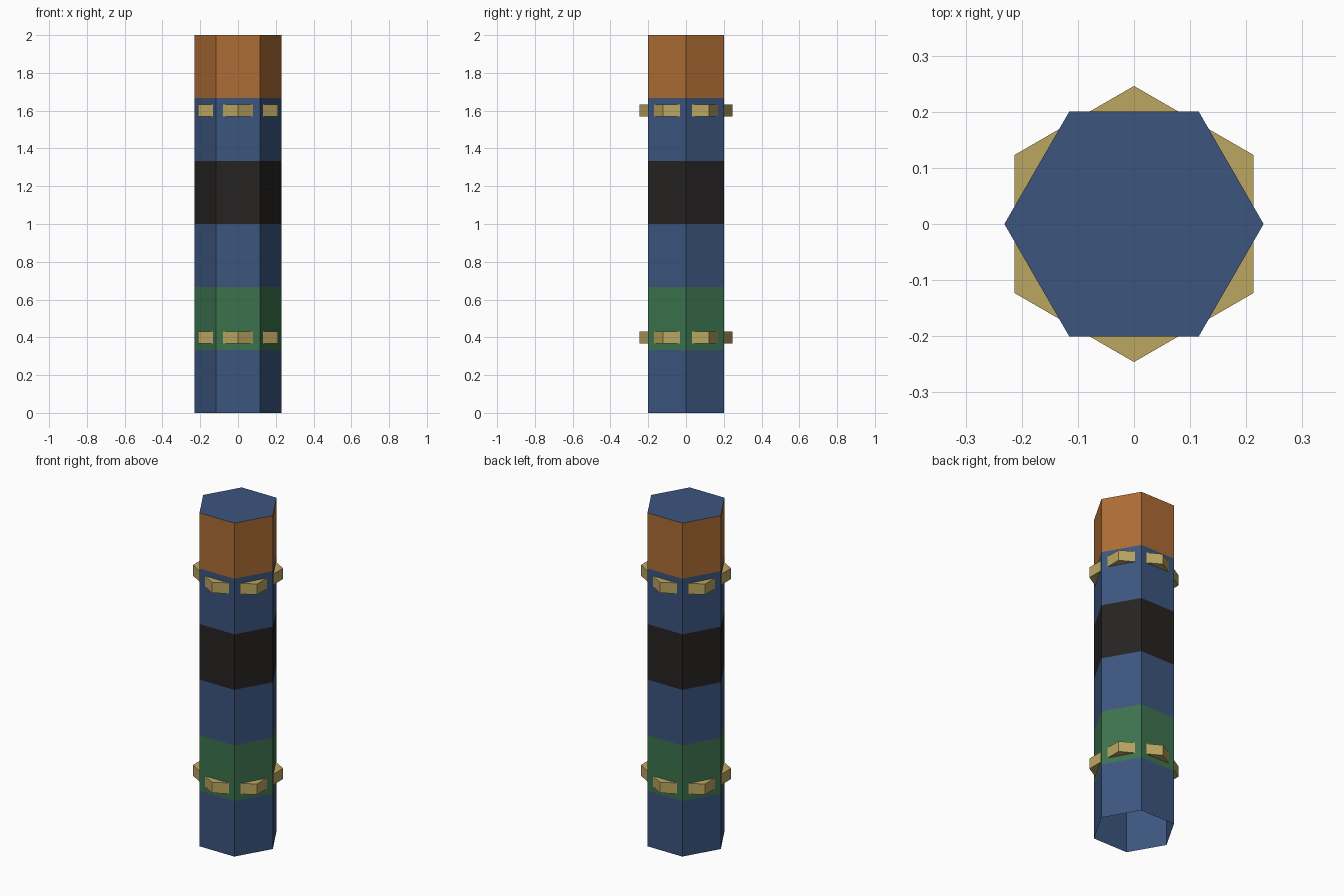
import bpy, bmesh
from math import cos, sin, pi

if "Cube" in bpy.data.objects:
    bpy.data.objects.remove(bpy.data.objects["Cube"])

def material(name, rgb):
    m = bpy.data.materials.new(name)
    m.diffuse_color = (*rgb, 1)
    m.use_nodes = True
    m.node_tree.nodes["Principled BSDF"].inputs["Base Color"].default_value = m.diffuse_color
    return m

blue = material("blue", (0.045, 0.09, 0.21))
green = material("green", (0.045, 0.17, 0.075))
black = material("black", (0.019, 0.017, 0.016))
orange = material("orange", (0.42, 0.15, 0.035))
brass = material("brass", (0.5, 0.38, 0.12))

def hexagon(bm, r, z, turn=0.0):
    return [bm.verts.new((r * cos(turn + i * pi / 3), r * sin(turn + i * pi / 3), z))
            for i in range(6)]

def bridge(bm, lower, upper, mat=0):
    for i in range(6):
        j = (i + 1) % 6
        bm.faces.new((lower[i], lower[j], upper[j], upper[i])).material_index = mat

def finish(name, bm, mats):
    mesh = bpy.data.meshes.new(name)
    bm.to_mesh(mesh)
    bm.free()
    for m in mats:
        mesh.materials.append(m)
    obj = bpy.data.objects.new(name, mesh)
    bpy.context.collection.objects.link(obj)

# Hexagonal tube: six colour bands, capped top, open bottom
bm = bmesh.new()
levels = [hexagon(bm, 0.231, i / 3) for i in range(7)]
for i, band in enumerate([0, 1, 0, 2, 0, 3]):
    bridge(bm, levels[i], levels[i + 1], band)
bm.faces.new(levels[-1])
finish("banded_tube", bm, [blue, green, black, orange])

# Square-section hexagonal rings, turned 30 degrees against the tube
for name, z in (("lower_ring", 0.4), ("upper_ring", 1.6)):
    bm = bmesh.new()
    section = [(0.246, -0.032), (0.246, 0.032), (0.182, 0.032), (0.182, -0.032)]
    loops = [hexagon(bm, r, z + dz, pi / 6) for r, dz in section]
    for i in range(4):
        bridge(bm, loops[i], loops[(i + 1) % 4])
    finish(name, bm, [brass])
